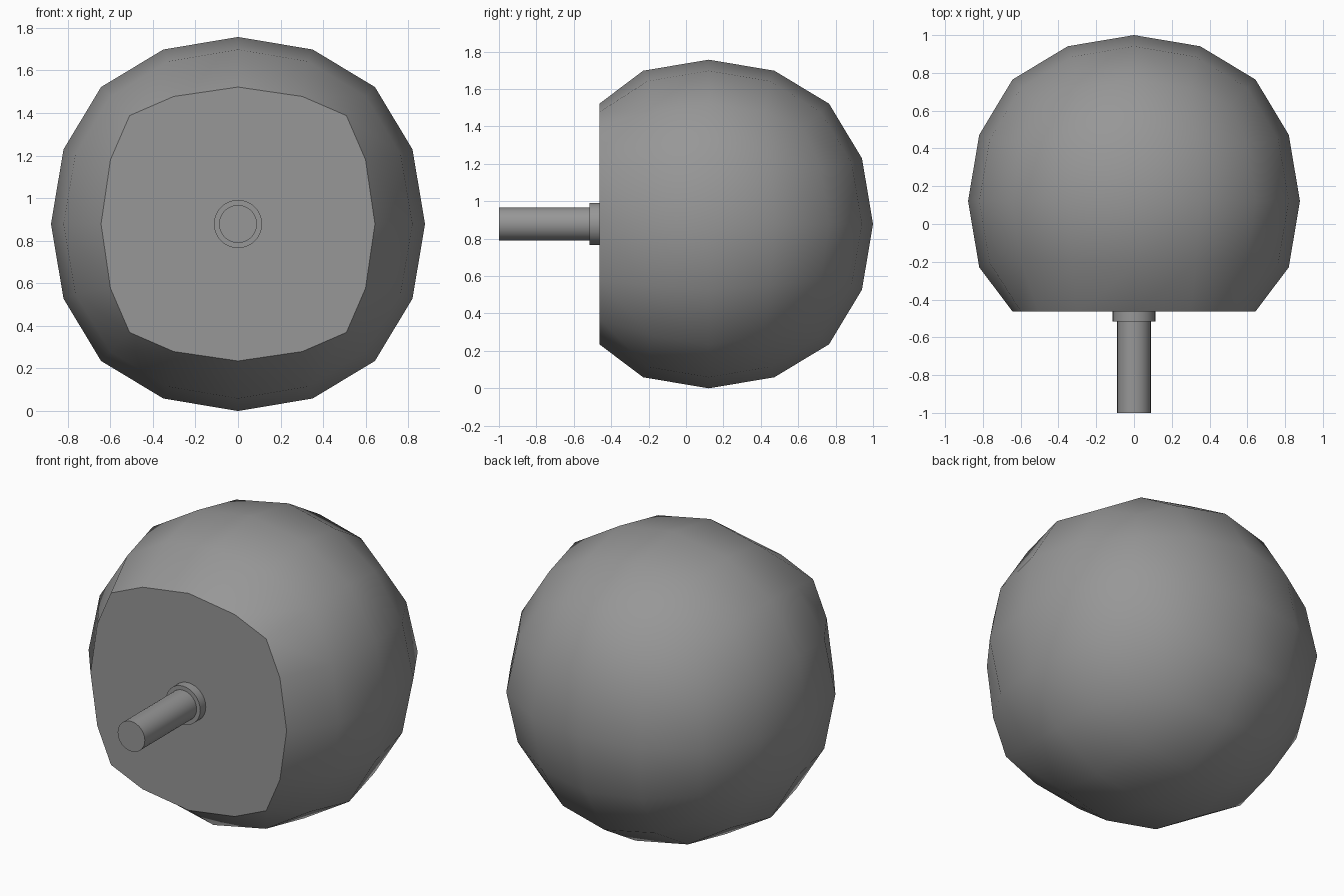
import bpy
import math

if "Cube" in bpy.data.objects:
    bpy.data.objects.remove(bpy.data.objects["Cube"])

FRONT_Y = -0.463                 # plane of the flattened front
CENTRE = (0, 0.1215, 0.8785)     # middle of the round body

# Dark grey for all parts
grey = bpy.data.materials.new("dark_grey")
grey.diffuse_color = (0.31, 0.31, 0.31, 1)
grey.use_nodes = True
grey.node_tree.nodes["Principled BSDF"].inputs["Base Color"].default_value = grey.diffuse_color


def finish(obj, angle):
    obj.data.materials.append(grey)
    bpy.ops.object.select_all(action='DESELECT')
    obj.select_set(True)
    bpy.context.view_layer.objects.active = obj
    bpy.ops.object.shade_smooth_by_angle(angle=math.radians(angle))


def cylinder_y(name, radius, y0, y1):
    bpy.ops.mesh.primitive_cylinder_add(
        vertices=32, radius=radius, depth=y1 - y0,
        location=(0, (y0 + y1) / 2, CENTRE[2]), rotation=(math.pi / 2, 0, 0))
    obj = bpy.context.object
    obj.name = name
    finish(obj, 30)
    return obj


# Round body: subdivided cube with one side pressed flat
bpy.ops.mesh.primitive_cube_add(size=2, location=CENTRE)
body = bpy.context.object
body.name = "round_body"
sub = body.modifiers.new("round", 'SUBSURF')
sub.levels = 2
sub.render_levels = 2
sub.use_limit_surface = False
bpy.ops.object.modifier_apply(modifier=sub.name)
for v in body.data.vertices:
    if v.co.y < -0.45:
        v.co.y = FRONT_Y - CENTRE[1]
body.data.update()
finish(body, 33)

# Collar and stem on the flat front
cylinder_y("stem_collar", 0.113, -0.515, FRONT_Y + 0.01)
cylinder_y("stem", 0.089, -1.0, FRONT_Y)
